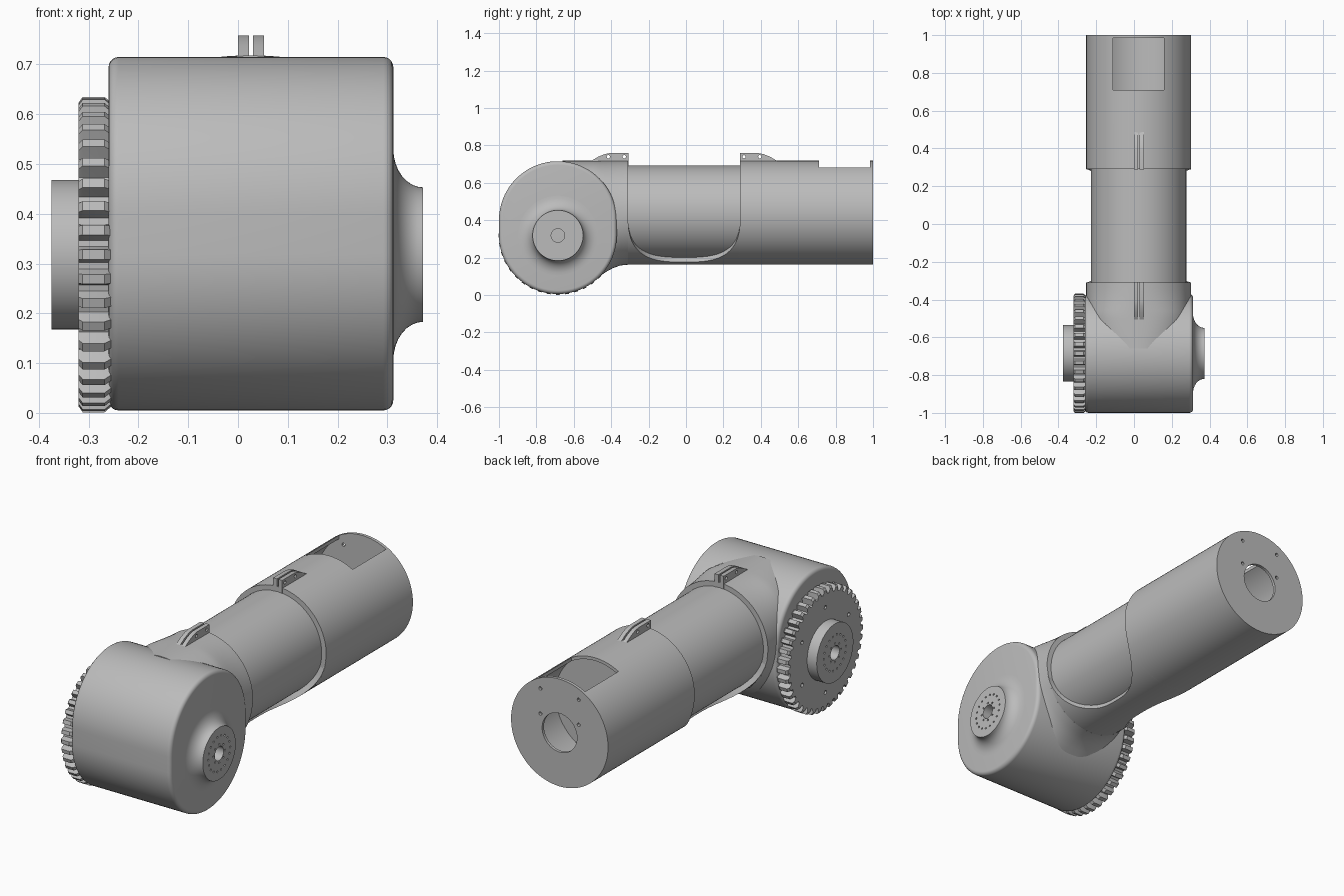
import bpy, bmesh, math
from math import sin, cos, pi

cube = bpy.data.objects.get("Cube")
if cube:
    bpy.data.objects.remove(cube)

grey = bpy.data.materials.new("matte grey")
grey.use_nodes = True
GREY = (0.5, 0.5, 0.5, 1)
grey.diffuse_color = GREY
grey.node_tree.nodes["Principled BSDF"].inputs["Base Color"].default_value = GREY

CX, TZ = 0.025, 0.44          # axis of the tube
HY, HZ = -0.685, 0.318        # axis of the hubs and gear
R, RI = 0.278, 0.252          # shell and inner tube radii
MID = -0.01                   # middle of the open saddle


def build(name, solids, closed=True):
    """Skin each list of equal-length rings into a solid."""
    bm = bmesh.new()
    for rings in solids:
        rows = [[bm.verts.new(p) for p in ring] for ring in rings]
        n = len(rows[0])
        for a, b in zip(rows, rows[1:]):
            for i in range(n if closed else n - 1):
                j = (i + 1) % n
                bm.faces.new((a[i], a[j], b[j], b[i]))
        if closed:
            bm.faces.new(rows[0])
            bm.faces.new(rows[-1])
    bmesh.ops.recalc_face_normals(bm, faces=bm.faces)
    me = bpy.data.meshes.new(name)
    bm.to_mesh(me)
    bm.free()
    ob = bpy.data.objects.new(name, me)
    bpy.context.collection.objects.link(ob)
    me.materials.append(grey)
    return ob


def circle(axis, at, r, u, v, n=72):
    """Ring around the x axis (u, v = y, z) or the y axis (u, v = x, z)."""
    pts = [(u + r * cos(2 * pi * i / n), v + r * sin(2 * pi * i / n)) for i in range(n)]
    return [(at, a, b) if axis == "x" else (a, at, b) for a, b in pts]


def lathe(axis, profile, u, v, n=72):
    return [circle(axis, at, r, u, v, n) for at, r in profile]


def holes(axis, a, b, r, centres):
    return [lathe(axis, [(a, r), (b, r)], u, v, 12) for u, v in centres]


def around(r, n, turn=0):
    return [(HY + r * cos(2 * pi * i / n + turn), HZ + r * sin(2 * pi * i / n + turn))
            for i in range(n)]


def cut(ob, solids):
    cutter = build("cutter", solids)
    cutter.hide_render = True
    mod = ob.modifiers.new("cut", "BOOLEAN")
    mod.operation, mod.solver, mod.object = "DIFFERENCE", "EXACT", cutter
    apply(ob)
    bpy.data.objects.remove(cutter)


def apply(ob):
    bpy.context.view_layer.update()
    done = ob.evaluated_get(bpy.context.evaluated_depsgraph_get())
    me = bpy.data.meshes.new_from_object(done)
    ob.modifiers.clear()
    ob.data = me


# Elbow drum: stadium outline with rounded rims
def stadium(x, r):
    n = 48
    pts = []
    for z, start in ((0.4, 0), (0.32, pi)):
        pts += [(x, HY + r * cos(start + pi * i / n), z + r * sin(start + pi * i / n))
                for i in range(n + 1)]
    return pts


F, DR = 0.02, 0.315
arc = [pi / 2 * i / 5 for i in range(6)]
drum = [stadium(-0.26 + F - F * cos(a), DR - F + F * sin(a)) for a in arc]
drum += [stadium(0.312 - F + F * sin(a), DR - F + F * cos(a)) for a in arc]
build("elbow_drum", [drum])


# Collar blending the drum into the round tube
def collar_ring(y, bottom, power, n=96):
    ring = []
    for i in range(n):
        c, s = cos(2 * pi * i / n), sin(2 * pi * i / n)
        e = 2 / (power if s < 0 else 2 + (power - 2) * 0.4)
        h = TZ - bottom if s < 0 else R
        ring.append((CX + R * math.copysign(abs(c) ** e, c), y,
                     TZ + h * math.copysign(abs(s) ** e, s)))
    return ring


collar = [(-0.66, 0.12, 2), (-0.5, 0.075, 3.2), (-0.46, 0.1, 2.9), (-0.43, 0.122, 2.6),
          (-0.39, 0.144, 2.3), (-0.35, 0.158, 2.1), (-0.31, 0.162, 2)]
build("elbow_collar", [[collar_ring(*c) for c in collar]])

# Inner tube
build("inner_tube", [lathe("y", [(-0.4, RI), (0.4, RI)], CX, TZ, 96)])

# Saddle: lower shell strip left between the two sleeves
saddle = []
for i in range(41):
    t = sin(pi / 2 * (i / 20 - 1))
    z = 0.176 + (TZ - 0.176) * (1 - (1 - abs(t) ** 3) ** (1 / 3))
    half = math.acos(min(1, (TZ - z) / R))
    saddle.append([(CX + R * sin(half * k / 16), MID + 0.3 * t, TZ - R * cos(half * k / 16))
                   for k in range(-16, 17)])
strip = build("saddle_shell", [saddle], closed=False)
if strip.data.polygons[len(strip.data.polygons) // 2].normal.z > 0:
    strip.data.flip_normals()
mod = strip.modifiers.new("thickness", "SOLIDIFY")
mod.thickness, mod.offset = R - RI + 0.003, -1
apply(strip)

# Rear sleeve: hollow, with end plate, cable hole, bolt holes and top window
sleeve = build("rear_sleeve", [lathe("y", [
    (0.29, RI - 0.02), (0.29, R), (1, R), (1, 0.1), (0.985, 0.1), (0.985, 0.262),
    (0.66, 0.262), (0.66, 0.05)], CX, TZ, 96)])
box = [[(x, y, z) for x, z in ((-0.11, 0.55), (0.16, 0.55), (0.16, 0.8), (-0.11, 0.8))]
       for y in (0.71, 0.984)]
bolts = [(CX + s * 0.11, TZ + h) for s in (-1, 1) for h in (0.07, 0.2)]
cut(sleeve, [box])
cut(sleeve, holes("y", 0.95, 1.05, 0.009, bolts))

# Clamp lugs: paired fins with two holes, mirrored about the saddle
for side, label in ((-1, "front"), (1, "rear")):
    for x0, x1, hand in ((0.0, 0.022, "right"), (0.03, 0.052, "left")):
        prof = [(0.298, 0.69), (0.298, 0.758), (0.4, 0.758), (0.425, 0.753),
                (0.46, 0.739), (0.5, 0.715), (0.5, 0.69)]
        lug = build(f"{label}_lug_{hand}",
                    [[[(x, MID + side * d, z) for d, z in prof] for x in (x0, x1)]])
        cut(lug, holes("x", -0.1, 0.1, 0.009,
                       [(MID + side * d, 0.739) for d in (0.32, 0.405)]))

# Toothed gear with chamfered tooth ends
TEETH = 40


def gear_ring(x, tip):
    root, ring = 0.287, []
    for i in range(TEETH):
        for frac, r in ((-0.36, root), (-0.2, tip), (0.2, tip), (0.36, root)):
            a = 2 * pi * (i + frac) / TEETH
            ring.append((x, HY + r * cos(a), HZ + r * sin(a)))
    return ring


gear = build("gear", [[gear_ring(-0.32, 0.306), gear_ring(-0.312, 0.317),
                       gear_ring(-0.268, 0.317), gear_ring(-0.255, 0.306)]])
cut(gear, holes("x", -0.34, -0.3, 0.01, around(0.22, 6, pi / 6)))

# Hubs: straight boss on the gear side, flared boss on the other, both with a bore
boss = build("gear_hub", [lathe("x", [(-0.3, 0.15), (-0.375, 0.15), (-0.375, 0.036),
                                      (-0.31, 0.036)], HY, HZ)])
flare = [(0.372 - 0.06 * sin(a), 0.135 + 0.078 * (1 - cos(a)))
         for a in [pi / 2 * i / 8 for i in range(8, -1, -1)]]
hub = build("flared_hub", [lathe("x", [(0.3, 0.213)] + flare + [(0.372, 0.036), (0.312, 0.036)],
                                 HY, HZ)])
for ob, x in ((boss, -0.375), (hub, 0.372)):
    cut(ob, holes("x", x - 0.008, x + 0.008, 0.005, around(0.09, 18) + around(0.048, 8)))

# Smooth shading with sharp edges kept
bpy.ops.object.select_all(action="DESELECT")
for ob in bpy.context.scene.objects:
    if ob.type == "MESH":
        ob.select_set(True)
        bpy.context.view_layer.objects.active = ob
bpy.ops.object.shade_smooth_by_angle(angle=math.radians(30))
